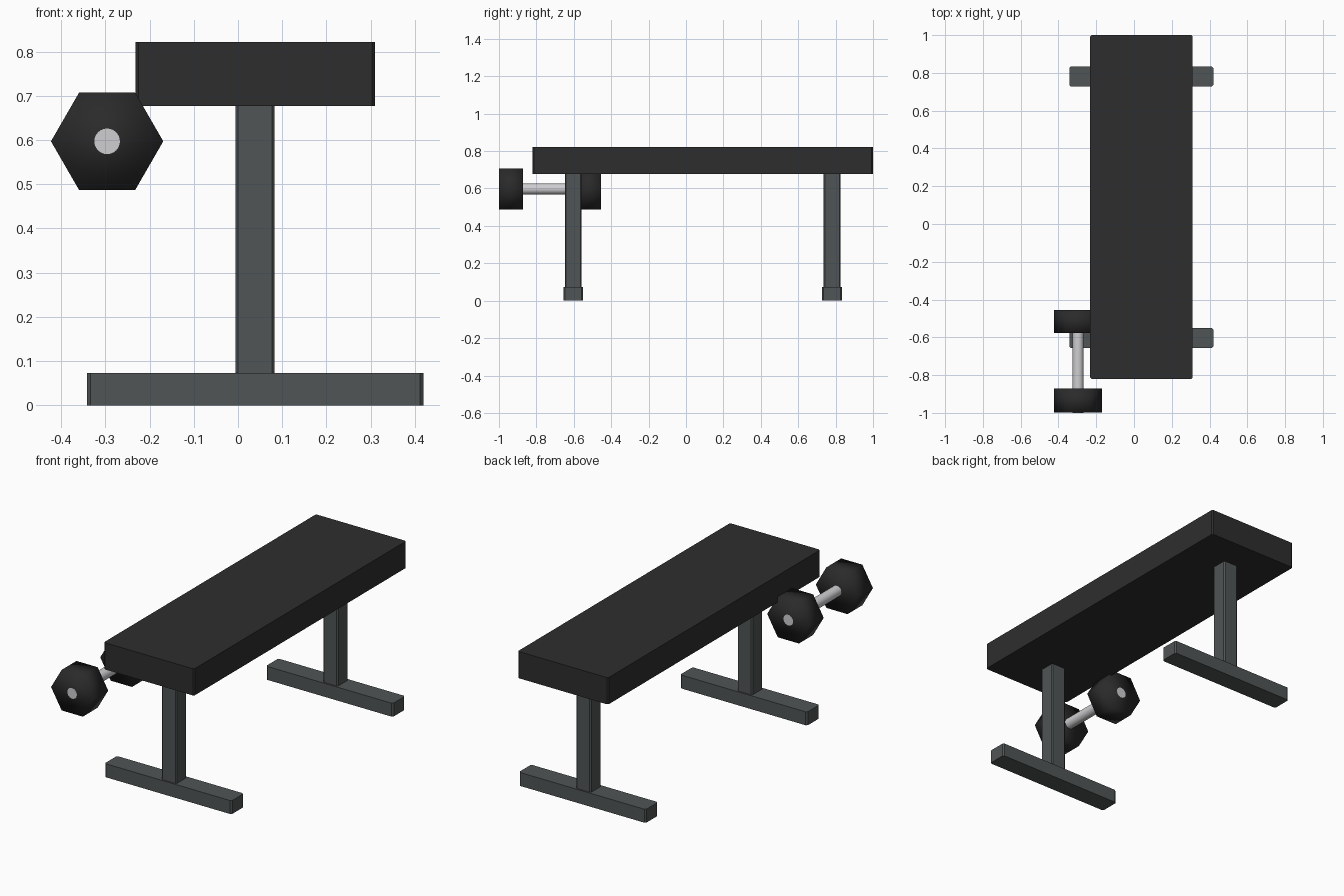
import bpy, bmesh, math
from mathutils import Matrix

if "Cube" in bpy.data.objects:
    bpy.data.objects.remove(bpy.data.objects["Cube"])


def material(name, rgb):
    m = bpy.data.materials.new(name)
    m.diffuse_color = (*rgb, 1)
    m.use_nodes = True
    m.node_tree.nodes["Principled BSDF"].inputs["Base Color"].default_value = m.diffuse_color
    return m


PAD = material("black_vinyl", (0.027, 0.027, 0.027))
STEEL = material("grey_green_steel", (0.080, 0.090, 0.090))
IRON = material("black_iron", (0.023, 0.023, 0.023))
CHROME = material("bright_metal", (0.62, 0.62, 0.64))


def finish(bm, name, mat):
    mesh = bpy.data.meshes.new(name)
    bm.to_mesh(mesh)
    bm.free()
    obj = bpy.data.objects.new(name, mesh)
    bpy.context.collection.objects.link(obj)
    mesh.materials.append(mat)
    return obj


def box(name, lo, hi, mat, chamfer):
    """Box between two corners with chamfered upright edges."""
    bm = bmesh.new()
    bmesh.ops.create_cube(bm, size=1)
    for v in bm.verts:
        v.co = [a if c < 0 else b for c, a, b in zip(v.co, lo, hi)]
    upright = [e for e in bm.edges
               if abs(e.verts[0].co.z - e.verts[1].co.z) > 1e-4]
    bmesh.ops.bevel(bm, geom=upright, offset=chamfer, segments=1,
                    affect='EDGES')
    return finish(bm, name, mat)


def rod(name, x, z, y0, y1, radius, sides, mat, smooth_angle):
    """Prism along y with a corner pointing sideways."""
    bm = bmesh.new()
    bmesh.ops.create_cone(bm, cap_ends=True, segments=sides, radius1=radius,
                          radius2=radius, depth=y1 - y0)
    # put a corner exactly on the x axis, then lay the prism along y
    v = bm.verts[0] if not hasattr(bm.verts, "ensure_lookup_table") else None
    bm.verts.ensure_lookup_table()
    v = bm.verts[0]
    turn = -math.atan2(v.co.y, v.co.x)
    bm.transform(Matrix.Translation((x, (y0 + y1) / 2, z))
                 @ Matrix.Rotation(math.pi / 2, 4, 'X')
                 @ Matrix.Rotation(turn, 4, 'Z'))
    obj = finish(bm, name, mat)
    bpy.ops.object.select_all(action='DESELECT')
    obj.select_set(True)
    bpy.context.view_layer.objects.active = obj
    bpy.ops.object.shade_smooth_by_angle(angle=math.radians(smooth_angle))
    return obj


# Padded seat
box("bench_pad", (-0.232, -0.82, 0.677), (0.31, 1.0, 0.822), PAD, 0.007)

# Two T-shaped legs
for end, y in (("front", -0.603), ("back", 0.781)):
    box(end + "_foot", (-0.342, y - 0.053, 0), (0.42, y + 0.053, 0.073),
        STEEL, 0.008)
    box(end + "_post", (-0.006, y - 0.045, 0.073), (0.083, y + 0.045, 0.677),
        STEEL, 0.006)

# Dumbbell with softly shaded hexagonal heads
DX, DZ = -0.296, 0.597
rod("dumbbell_front_head", DX, DZ, -0.999, -0.872, 0.127, 6, IRON, 100)
rod("dumbbell_back_head", DX, DZ, -0.577, -0.455, 0.127, 6, IRON, 100)
rod("dumbbell_handle", DX, DZ, -1.0, -0.4545, 0.029, 24, CHROME, 40)
